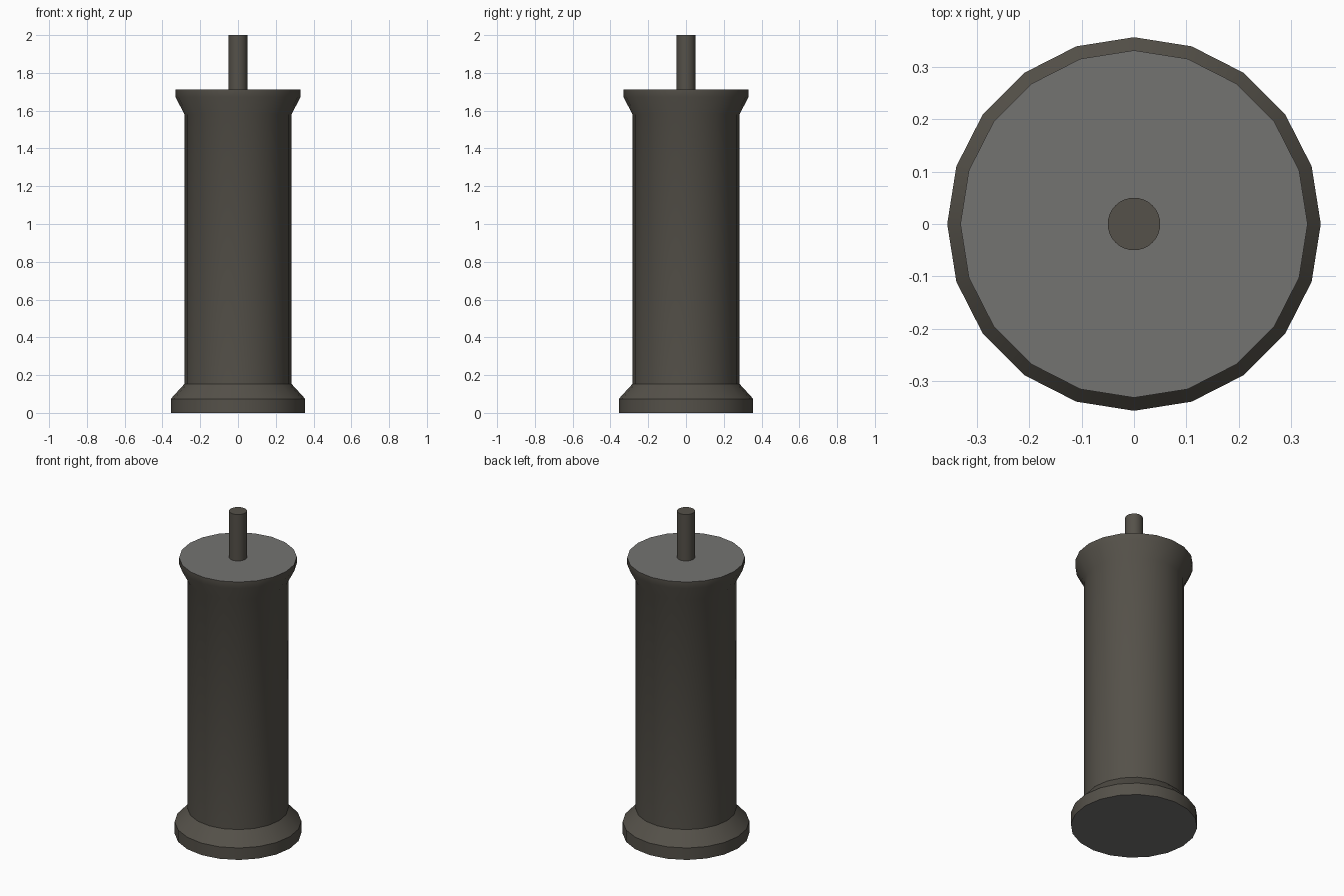
import bpy, bmesh, math

if "Cube" in bpy.data.objects:
    bpy.data.objects.remove(bpy.data.objects["Cube"])


def material(name, rgb):
    m = bpy.data.materials.new(name)
    m.diffuse_color = (*rgb, 1.0)
    m.use_nodes = True
    m.node_tree.nodes["Principled BSDF"].inputs["Base Color"].default_value = m.diffuse_color
    return m


metal = material("dark warm metal", (0.090, 0.082, 0.067))
grey = material("grey end cap", (0.175, 0.172, 0.166))


def lathe(name, profile, sides, side_mat, cap_mat):
    """Turn a (radius, z) profile about z and close both ends."""
    bm = bmesh.new()
    rings = [[bm.verts.new((r * math.cos(2 * math.pi * i / sides),
                            r * math.sin(2 * math.pi * i / sides), z))
              for i in range(sides)] for r, z in profile]
    for low, high in zip(rings, rings[1:]):
        for i in range(sides):
            j = (i + 1) % sides
            bm.faces.new((low[i], low[j], high[j], high[i]))
    for cap in (bm.faces.new(rings[0][::-1]), bm.faces.new(rings[-1])):
        cap.material_index = 1
    mesh = bpy.data.meshes.new(name)
    bm.to_mesh(mesh)
    bm.free()
    mesh.materials.append(side_mat)
    mesh.materials.append(cap_mat)
    obj = bpy.data.objects.new(name, mesh)
    bpy.context.collection.objects.link(obj)
    bpy.ops.object.select_all(action='DESELECT')
    obj.select_set(True)
    bpy.context.view_layer.objects.active = obj
    bpy.ops.object.shade_smooth_by_angle(angle=math.radians(32))
    return obj


# Column with stepped foot and flared rim
lathe("canister_body",
      [(0.356, 0.0), (0.356, 0.074), (0.283, 0.154),
       (0.283, 1.58), (0.331, 1.672), (0.331, 1.712)],
      20, metal, grey)

# Thin rod on top
lathe("top_rod", [(0.05, 1.70), (0.05, 2.0)], 32, metal, metal)
